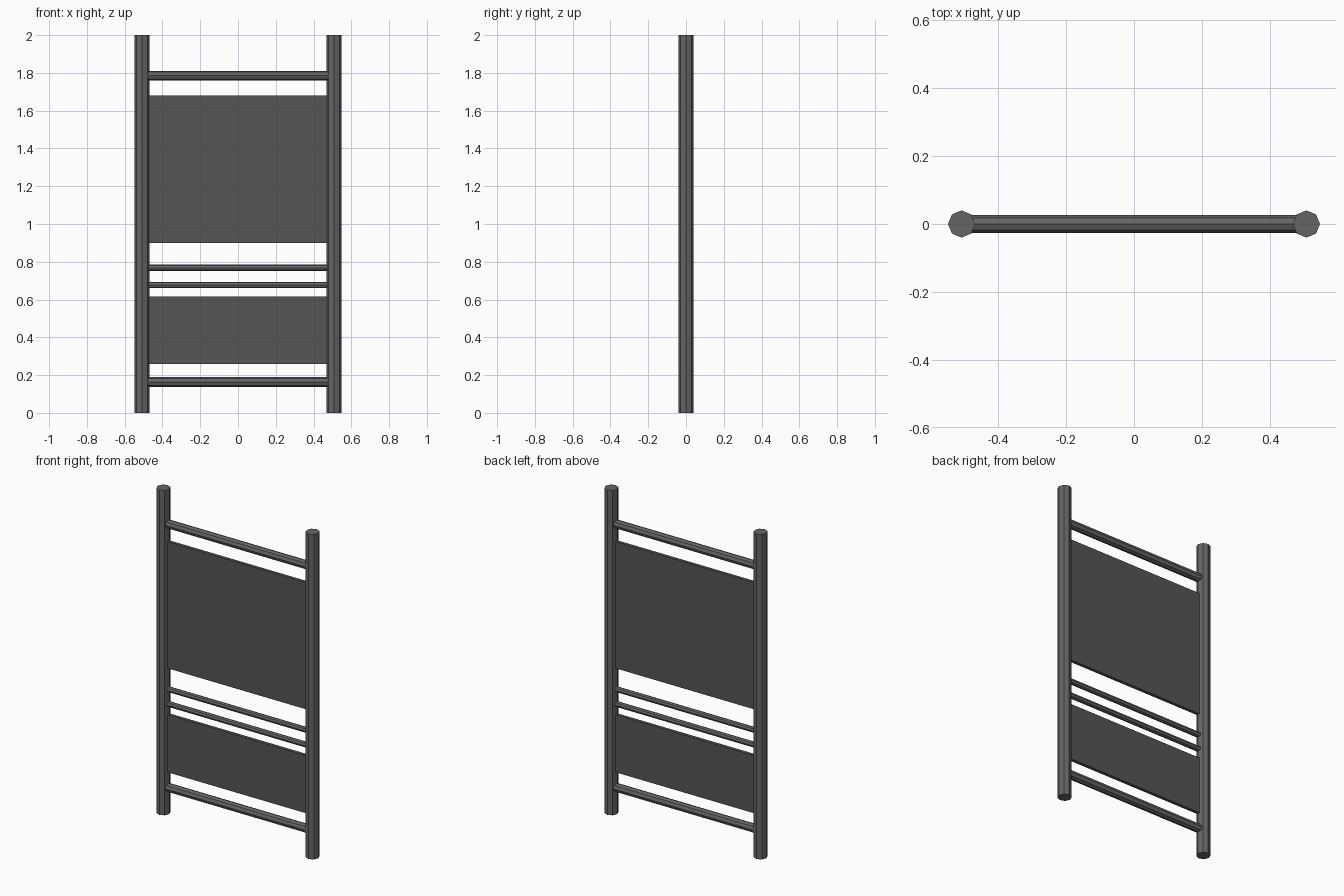
import bpy
import math

cube = bpy.data.objects.get("Cube")
if cube:
    bpy.data.objects.remove(cube, do_unlink=True)


def material(name, value):
    mat = bpy.data.materials.new(name)
    mat.use_nodes = True
    colour = (value, value, value, 1)
    mat.diffuse_color = colour
    mat.node_tree.nodes["Principled BSDF"].inputs["Base Color"].default_value = colour
    return mat


tube_grey = material("tube grey", 0.13)
panel_grey = material("panel dark grey", 0.09)


def tube(name, radius, length, location, rotation=(0, 0, 0)):
    bpy.ops.mesh.primitive_cylinder_add(vertices=8, radius=radius, depth=length,
                                        location=location, rotation=rotation)
    obj = bpy.context.object
    obj.name = name
    obj.data.materials.append(tube_grey)


def panel(name, bottom, top):
    bpy.ops.mesh.primitive_cube_add(size=1, location=(0, 0, (bottom + top) / 2))
    obj = bpy.context.object
    obj.name = name
    obj.scale = (0.96, 0.02, top - bottom)
    bpy.ops.object.transform_apply(location=False, rotation=False, scale=True)
    obj.data.materials.append(panel_grey)


# Upright posts
for name, side in (("left_post", 1), ("right_post", -1)):
    tube(name, 0.04, 2, (side * 0.508, 0, 1))

# Horizontal rails between the posts
for name, radius, height in (("top_rail", 0.026, 1.785),
                             ("upper_middle_rail", 0.017, 0.768),
                             ("lower_middle_rail", 0.017, 0.677),
                             ("bottom_rail", 0.026, 0.163)):
    tube(name, radius, 0.98, (0, 0, height), (0, math.pi / 2, 0))

# Flat infill panels
panel("upper_panel", 0.9, 1.68)
panel("lower_panel", 0.26, 0.615)
